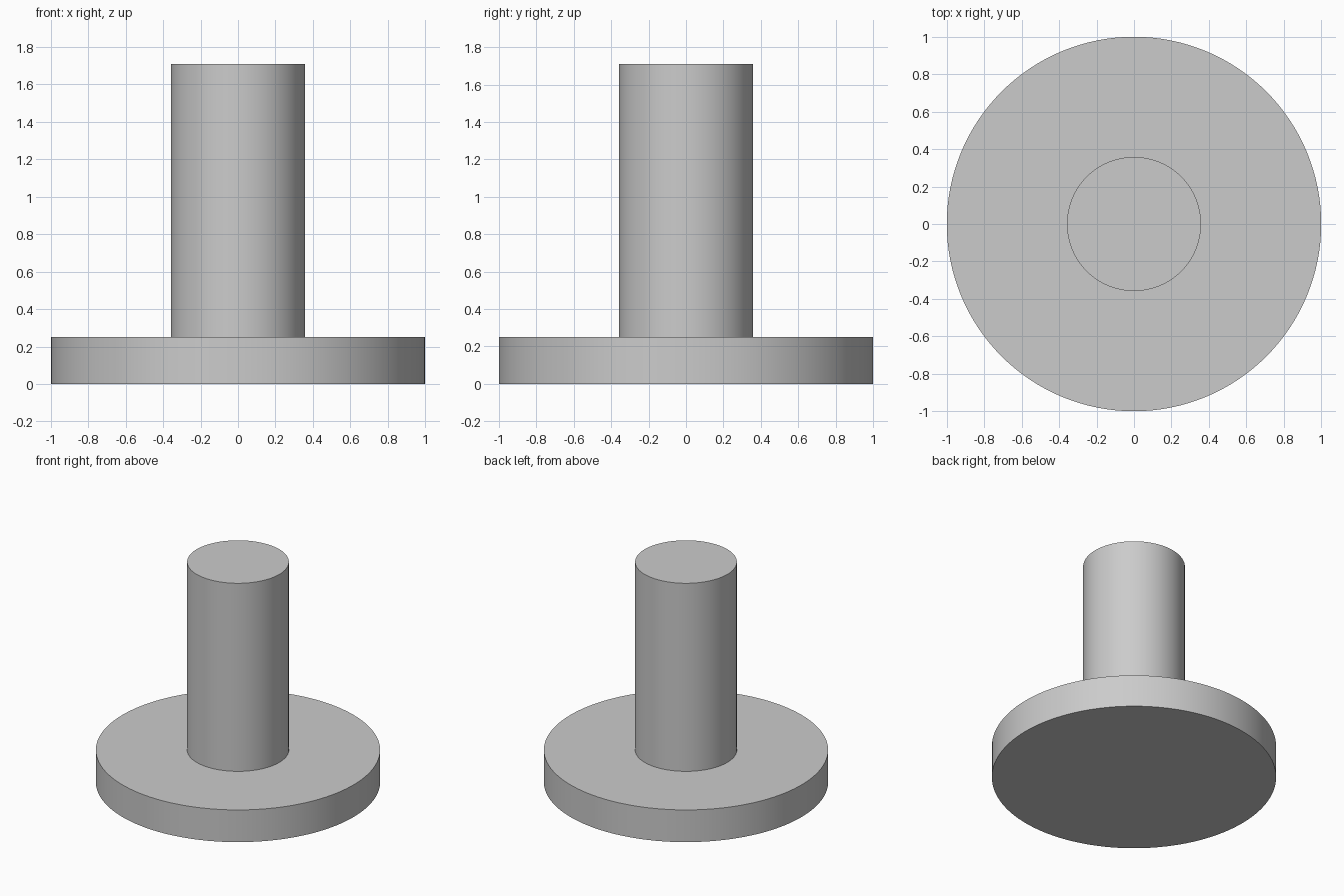
import bpy
import math

cube = bpy.data.objects.get("Cube")
if cube:
    bpy.data.objects.remove(cube, do_unlink=True)

# Single plain grey finish
grey = bpy.data.materials.new("plain_grey")
grey.use_nodes = True
colour = (0.6, 0.6, 0.6, 1.0)
grey.diffuse_color = colour
grey.node_tree.nodes["Principled BSDF"].inputs["Base Color"].default_value = colour


def add_cylinder(name, radius, bottom, top, sides):
    bpy.ops.mesh.primitive_cylinder_add(
        vertices=sides, radius=radius, depth=top - bottom,
        location=(0, 0, (bottom + top) / 2))
    part = bpy.context.object
    part.name = name
    part.data.materials.append(grey)
    bpy.ops.object.shade_smooth_by_angle(angle=math.radians(30))
    return part


# Wide round flange and the solid post standing on it
base_flange = add_cylinder("base_flange", 1.0, 0.0, 0.25, 128)
post = add_cylinder("post", 0.358, 0.25, 1.71, 96)
